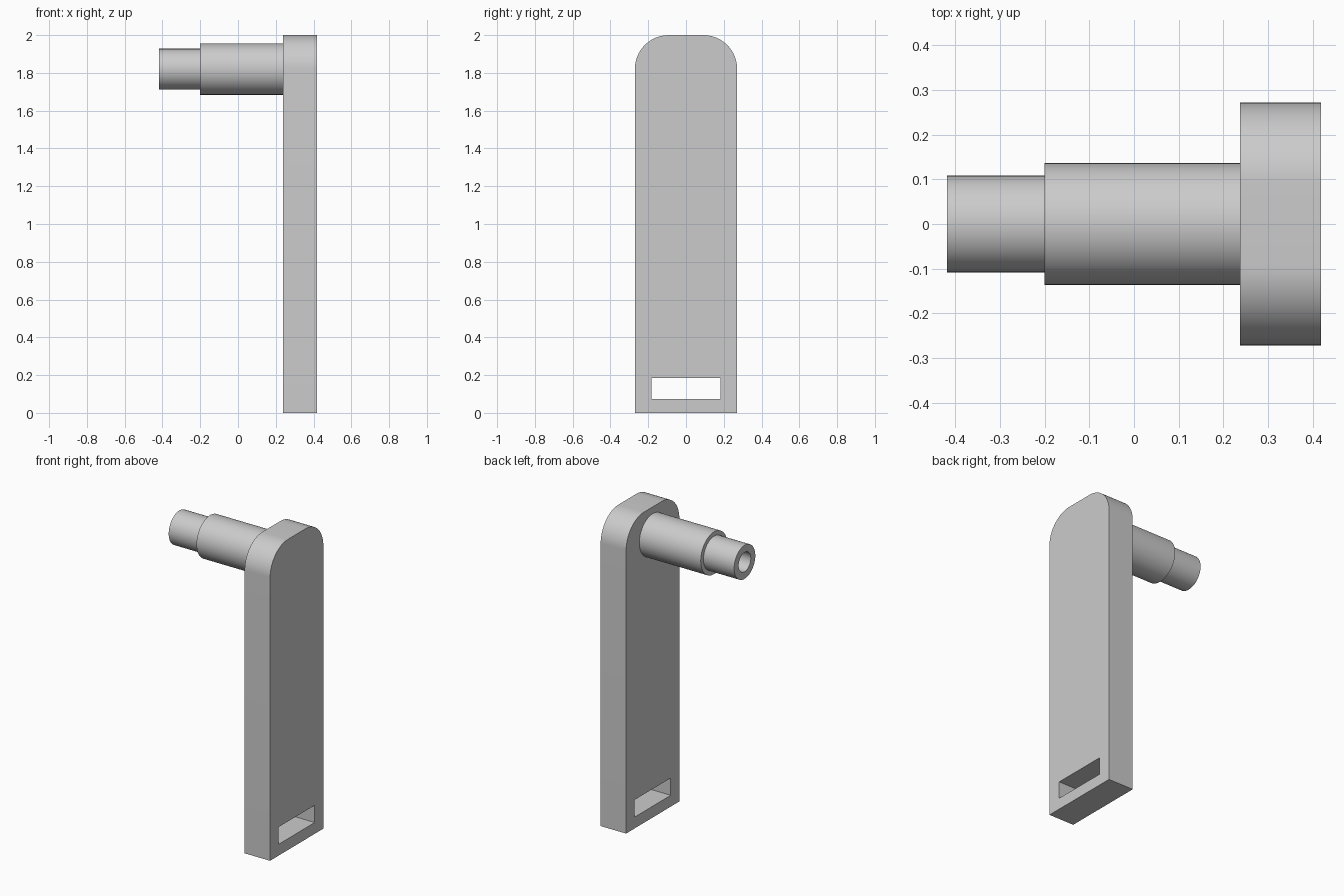
import bpy, bmesh
from math import radians, sin, cos, pi
from mathutils import Vector

cube = bpy.data.objects.get("Cube")
if cube:
    bpy.data.objects.remove(cube, do_unlink=True)

grey = bpy.data.materials.new("light grey")
grey.use_nodes = True
grey.diffuse_color = (0.6, 0.6, 0.6, 1)
grey.node_tree.nodes["Principled BSDF"].inputs["Base Color"].default_value = (0.6, 0.6, 0.6, 1)


def finish(bm, name):
    """Turn a bmesh into a shaded, coloured object."""
    bmesh.ops.recalc_face_normals(bm, faces=bm.faces)
    mesh = bpy.data.meshes.new(name)
    bm.to_mesh(mesh)
    bm.free()
    mesh.materials.append(grey)
    obj = bpy.data.objects.new(name, mesh)
    bpy.context.collection.objects.link(obj)
    bpy.ops.object.select_all(action="DESELECT")
    obj.select_set(True)
    bpy.context.view_layer.objects.active = obj
    bpy.ops.object.shade_smooth_by_angle(angle=radians(30))
    return obj


# Arm plate: rounded top corners and a rectangular slot through the foot
INNER, OUTER = 0.237, 0.418
HALF, RADIUS, TOP = 0.271, 0.18, 2.0
STEPS = 16
corner = [(HALF - RADIUS + RADIUS * cos(a), TOP - RADIUS + RADIUS * sin(a))
          for a in (i * pi / 2 / STEPS for i in range(STEPS + 1))]
outline = [(-HALF, 0), (HALF, 0)] + corner + [(-y, z) for y, z in reversed(corner)]
slot = [(-0.183, 0.073), (0.183, 0.073), (0.183, 0.184), (-0.183, 0.184)]

bm = bmesh.new()
edges = []
for loop in (outline, slot):
    verts = [bm.verts.new((INNER, y, z)) for y, z in loop]
    edges += [bm.edges.new((v, verts[i - 1])) for i, v in enumerate(verts)]
bmesh.ops.triangle_fill(bm, edges=edges, use_beauty=True, normal=(-1, 0, 0))
ext = bmesh.ops.extrude_face_region(bm, geom=bm.faces[:], use_keep_orig=True)
moved = [g for g in ext["geom"] if isinstance(g, bmesh.types.BMVert)]
bmesh.ops.translate(bm, verts=moved, vec=(OUTER - INNER, 0, 0))
bmesh.ops.dissolve_limit(bm, angle_limit=radians(1), verts=bm.verts, edges=bm.edges)
finish(bm, "arm_plate")

# Stepped spindle with a blind bore, lathed around the x axis: (x, radius)
AXIS_Z = 1.82
profile = [(INNER, 0.136), (-0.2, 0.136), (-0.2, 0.108), (-0.418, 0.108),
           (-0.418, 0.062), (0.0, 0.062), (0.0, 0.0)]
bm = bmesh.new()
verts = [bm.verts.new((x, 0, AXIS_Z + r)) for x, r in profile]
edges = [bm.edges.new(pair) for pair in zip(verts, verts[1:])]
bmesh.ops.spin(bm, geom=verts + edges, cent=Vector((0, 0, AXIS_Z)), axis=(1, 0, 0),
               angle=2 * pi, steps=64, use_merge=True)
bmesh.ops.remove_doubles(bm, verts=bm.verts, dist=0.0001)
finish(bm, "spindle")
